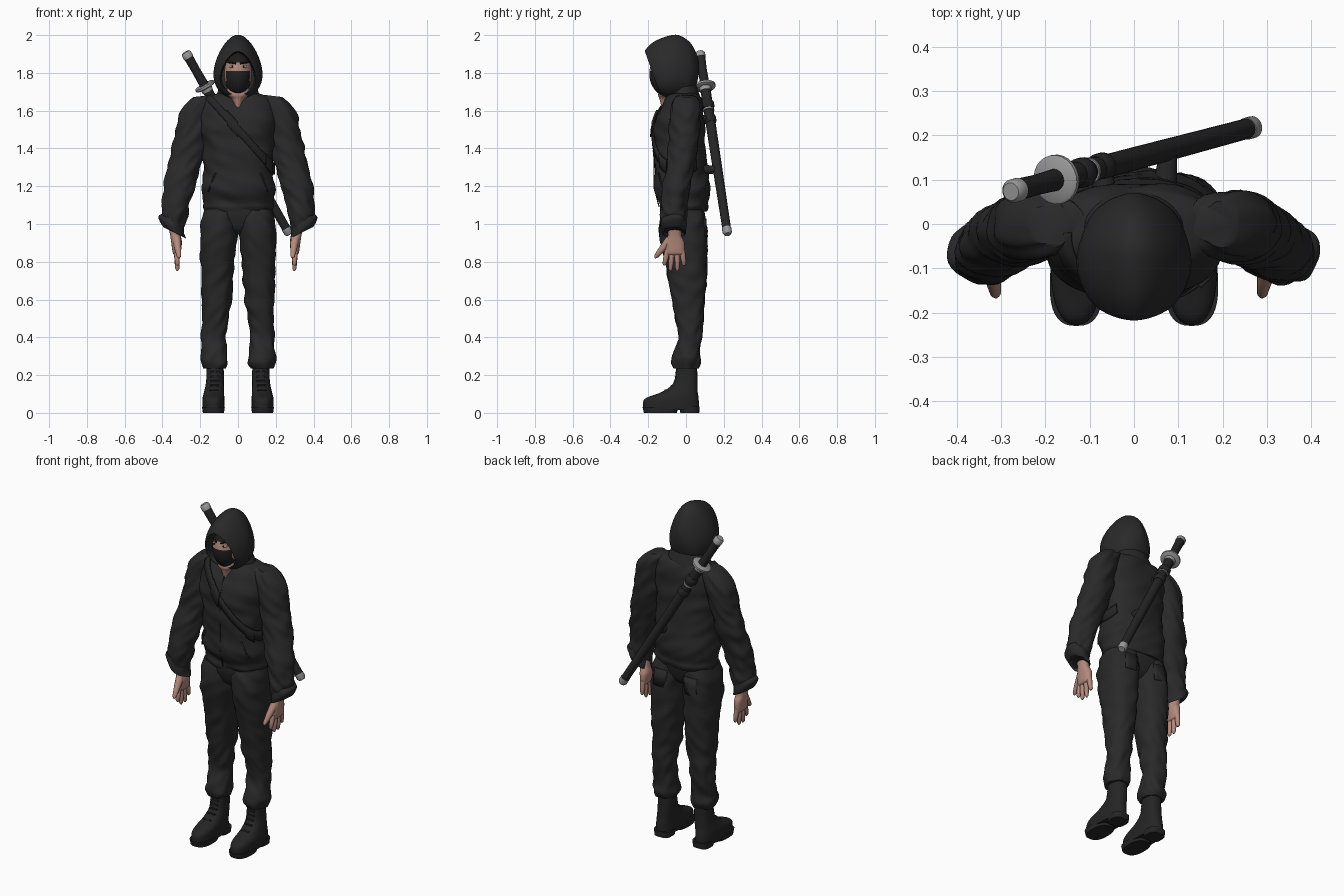
import bpy, bmesh, math
from mathutils import Vector, noise

if "Cube" in bpy.data.objects:
    bpy.data.objects.remove(bpy.data.objects["Cube"], do_unlink=True)

def material(name, rgb):
    m = bpy.data.materials.new(name)
    m.use_nodes = True
    m.diffuse_color = (*rgb, 1)
    m.node_tree.nodes["Principled BSDF"].inputs["Base Color"].default_value = (*rgb, 1)
    return m

CLOTH = material("black cloth", (.022, .022, .022))
LEATHER = material("black leather", (.018, .018, .018))
MASK = material("mask black", (.015, .015, .016))
HAIR = material("dark hair", (.012, .011, .01))
SKIN = material("skin", (.45, .25, .2))
METAL = material("grey metal", (.32, .32, .32))
parts = []

def finish(name, bm, *mats):
    bmesh.ops.recalc_face_normals(bm, faces=bm.faces)
    mesh = bpy.data.meshes.new(name)
    bm.to_mesh(mesh)
    bm.free()
    ob = bpy.data.objects.new(name, mesh)
    for m in mats:
        mesh.materials.append(m)
    bpy.context.collection.objects.link(ob)
    parts.append(ob)
    return ob

def skin(name, mat, *bodies):
    """Each body is a stack of closed rings, bridged and capped."""
    bm = bmesh.new()
    for rings in bodies:
        rows = [[bm.verts.new(p) for p in r] for r in rings]
        n = len(rows[0])
        for a, b in zip(rows, rows[1:]):
            for i in range(n):
                bm.faces.new((a[i], a[(i + 1) % n], b[(i + 1) % n], b[i]))
        bm.faces.new(rows[0])
        bm.faces.new(rows[-1])
    return finish(name, bm, mat)

def refine(rows, steps):
    """Smoothly interpolate a short table of cross-sections."""
    out = []
    for i in range(len(rows) - 1):
        p = [rows[max(0, min(len(rows) - 1, i + k))] for k in (-1, 0, 1, 2)]
        for t in (s / steps for s in range(steps)):
            out.append([b + .5 * t * (c - a + t * (2 * a - 5 * b + 4 * c - d + t * (3 * (b - c) + d - a)))
                        for a, b, c, d in zip(*p)])
    return out + [list(rows[-1])]

def spow(v, power=2.3):
    return math.copysign(abs(v) ** (2 / power), v)

def loft(name, table, mat, side=1, power=2.3, fold=0, n=36, steps=6):
    """Cross-sections are (z, cx, cy, rx, ry, tilt)."""
    rings = []
    for z, cx, cy, rx, ry, tilt in refine(table, steps):
        rings.append([])
        for a in (math.tau * i / n for i in range(n)):
            dx, dy = spow(math.sin(a), power), -spow(math.cos(a), power)
            f = fold * noise.noise(Vector((dx * 1.3 + side * 5, dy * 1.3, z * 17 + dx * 1.5)))
            x, y = dx * (rx + f), dy * (ry + f)
            rings[-1].append(Vector((side * (cx + x), cy + y, z + tilt * x)))
    return skin(name, mat, rings)

def on_surface(table, a, z, off, side=1):
    """Point just outside a loft, at an angle from the front and a height."""
    rows = sorted(refine(table, 6))
    z = max(rows[0][0], min(rows[-1][0], z))
    lo, hi = next((p, q) for p, q in zip(rows, rows[1:]) if z <= q[0])
    t = (z - lo[0]) / (hi[0] - lo[0])
    _, cx, cy, rx, ry, _ = [p + (q - p) * t for p, q in zip(lo, hi)]
    return Vector((side * (cx + spow(math.sin(a)) * (rx + off)), cy - spow(math.cos(a)) * (ry + off), z))

def ribbon(name, pairs, mat, thick):
    bm = bmesh.new()
    rows = [[bm.verts.new(p) for p in pr] for pr in pairs]
    for a, b in zip(rows, rows[1:]):
        bm.faces.new((a[0], a[1], b[1], b[0]))
    mod = finish(name, bm, mat).modifiers.new("thickness", "SOLIDIFY")
    mod.thickness, mod.offset = thick, 0

def rod(start, end, stops, radii, n=12):
    """Rings along a line, for use with skin."""
    start, end = Vector(start), Vector(end)
    u = (end - start).orthogonal().normalized()
    v = (end - start).normalized().cross(u)
    return [[start.lerp(end, t) + r * (math.cos(math.tau * i / n) * u + math.sin(math.tau * i / n) * v)
             for i in range(n)] for t, r in zip(stops, radii)]

def ball(name, loc, size, *mats, n=32):
    bm = bmesh.new()
    bmesh.ops.create_uvsphere(bm, u_segments=n, v_segments=n, radius=1)
    bmesh.ops.scale(bm, vec=size, verts=bm.verts)
    bmesh.ops.translate(bm, vec=loc, verts=bm.verts)
    return finish(name, bm, *mats)

# Jacket body, cowl and neck
TORSO = [(1.065, 0, -.01, .172, .12, 0), (1.09, 0, -.01, .184, .13, 0), (1.12, 0, -.012, .183, .13, 0),
         (1.18, 0, -.02, .192, .147, 0), (1.28, 0, -.024, .183, .142, 0), (1.42, 0, -.034, .187, .135, 0),
         (1.52, 0, -.034, .202, .132, 0), (1.61, 0, -.022, .2, .115, 0), (1.67, 0, -.012, .165, .09, 0),
         (1.7, 0, -.01, .08, .055, 0)]
loft("jacket_body", TORSO, CLOTH, fold=.013, n=48, steps=8)
loft("hood_cowl", [(1.6, 0, 0, .16, .085, 0), (1.67, 0, -.005, .12, .08, 0), (1.75, 0, -.02, .09, .07, 0)],
     CLOTH, power=2)
loft("neck", [(1.6, 0, -.075, .015, .05, 0), (1.66, 0, -.075, .035, .065, 0), (1.69, 0, -.075, .07, .072, 0),
              (1.75, 0, -.07, .068, .06, 0)], SKIN)

# Hood: egg outlines stacked from back to brim, then turned inward
HOOD = [(.069, .015, .03, 1.83, 0), (.054, .055, .085, 1.82, 0), (.02, .094, .143, 1.82, 0),
        (-.04, .119, .168, 1.832, 0), (-.1, .126, .166, 1.828, .01), (-.17, .113, .147, 1.818, .045),
        (-.214, .095, .12, 1.803, .075), (-.205, .088, .112, 1.797, .075), (-.12, .084, .108, 1.797, 0)]
skin("hood", CLOTH, [[(w * math.sin(a) * (1 - .25 * math.cos(a)), y + shear * (1 - math.cos(a)) / 2,
                       zm + h * math.cos(a)) for a in (math.tau * i / 40 for i in range(40))]
                     for y, w, h, zm, shear in refine(HOOD, 4)])

# Head with mask and hair chosen by height
head = ball("head", (0, -.1, 1.795), (.074, .094, .118), SKIN, MASK, HAIR, n=48)
for f in head.data.polygons:
    if f.center.z > 1.856:
        f.material_index = 2
    elif f.center.z < 1.808 and abs(f.center.x) < .062:
        f.material_index = 1

# Trousers, boots, sleeves and hands
HIPS = [(1.12, 0, -.012, .168, .113, 0), (1.05, 0, -.015, .18, .112, 0), (.98, 0, -.015, .15, .088, 0),
        (.945, 0, -.015, .1, .05, 0)]
LEG = [(1.08, .096, -.014, .08, .105, 0), (1.02, .099, -.016, .095, .121, 0), (.92, .104, -.014, .096, .124, 0),
       (.75, .11, .004, .087, .106, 0), (.6, .114, .011, .077, .085, 0), (.5, .121, .018, .07, .073, 0),
       (.4, .127, .021, .066, .062, 0), (.32, .125, .004, .069, .067, 0), (.27, .126, .002, .072, .073, .1),
       (.235, .125, .002, .058, .062, 0)]
BOOT = [(.29, .122, .003, .045, .055, 0), (.2, .121, .002, .046, .058, 0), (.15, .123, -.006, .048, .067, 0),
        (.11, .127, -.034, .053, .096, 0), (.075, .13, -.075, .058, .142, 0), (.03, .13, -.08, .058, .148, 0),
        (.015, .13, -.08, .056, .145, 0)]
SLEEVE = [(1.678, .185, 0, .05, .05, -.12), (1.638, .21, 0, .1, .074, -.45), (1.55, .232, -.004, .096, .08, -.38),
          (1.44, .254, -.012, .09, .078, -.15), (1.33, .278, -.024, .087, .075, 0), (1.21, .308, -.048, .084, .073, 0),
          (1.1, .328, -.062, .071, .07, .1), (1.04, .338, -.064, .067, .07, .25), (.99, .342, -.064, .054, .06, .5)]
CUFF = [(1.03, .342, -.064, .056, .062, .5), (.99, .352, -.064, .068, .07, .65), (.955, .338, -.064, .058, .062, .5),
        (.965, .33, -.064, .042, .05, .4)]
FINGERS = [(-.098, -.116, .78), (-.073, -.083, .752), (-.046, -.046, .752), (-.02, -.01, .78)]
loft("trouser_hips", HIPS, CLOTH)
for s, side in ((1, "left"), (-1, "right")):
    ball(f"{side}_eye", (s * .031, -.171, 1.833), (.016, .012, .009), METAL, n=14)
    ball(f"{side}_iris", (s * .03, -.181, 1.833), (.005, .004, .006), HAIR, n=10)
    skin(f"{side}_eyebrow", HAIR, rod((s * .012, -.188, 1.85), (s * .055, -.162, 1.855), (0, 1), (.005, .003)))
    loft(f"{side}_trouser_leg", LEG, CLOTH, s, fold=.011, steps=8)
    loft(f"{side}_boot", BOOT, LEATHER, s, power=2.4)
    loft(f"{side}_boot_sole", [(0, .13, -.135, .056, .088, 0), (.03, .13, -.137, .06, .093, 0)], LEATHER, s, 2.6)
    loft(f"{side}_boot_heel", [(0, .128, .02, .05, .05, 0), (.035, .128, .018, .053, .054, 0)], LEATHER, s, 3)
    laces = [on_surface(BOOT, 0, .12 + i * .024, -.002, s) for i in range(5)]
    skin(f"{side}_boot_laces", LEATHER, *[rod(p - Vector((.024, 0, 0)), p + Vector((.024, 0, 0)), (0, 1),
                                              (.005, .005), 8) for p in laces])
    loft(f"{side}_sleeve", SLEEVE, CLOTH, s, 1.95, .013, steps=8)
    loft(f"{side}_cuff", CUFF, CLOTH, s, 2, .008)
    hx = .302 if s > 0 else .325
    loft(f"{side}_palm", [(.99, hx + .014, -.06, .03, .036, 0), (.94, hx + .006, -.06, .028, .036, 0),
                          (.9, hx, -.058, .028, .05, 0), (.85, hx, -.058, .021, .05, 0),
                          (.836, hx, -.058, .012, .044, 0)], SKIN, s, n=20)
    fingers = [rod((s * hx, y, .86), (s * (hx - .004), tip, z), (0, .5, .9, 1), (.015, .014, .011, .004))
               for y, tip, z in FINGERS]
    thumb = rod((s * hx, -.085, .92), (s * (hx - .014), -.165, .82), (0, .5, .9, 1), (.023, .018, .012, .004))
    skin(f"{side}_fingers", SKIN, *fingers, thumb)
    # Jacket pocket welts and rear trouser pockets
    ribbon(f"{side}_jacket_pocket", [[on_surface(TORSO, .62 + .25 * t + d, 1.27 - .1 * t, .003, s) for d in (0, .05)]
                                     for t in (0, .5, 1)], CLOTH, .006)
    ribbon(f"{side}_rear_pocket", [[on_surface(LEG, math.pi - .4 + .2 * i, z, .001, s) for z in (.93, .98, 1.03)][::2]
                                   for i in range(5)], CLOTH, .006)

# Zip and shoulder strap
ribbon("jacket_zip", [[on_surface(TORSO, d, 1.09 + .055 * i, .002) for d in (-.002, .002)] for i in range(11)],
       CLOTH, .006)

def strap_point(a, dz, off):
    z = 1.45
    for _ in range(25):
        z = .6 * z + .4 * (1.5 - 1.1 * on_surface(TORSO, a, z, off).x + dz)
    return on_surface(TORSO, a, z, off)

for name, a, b, w, off in (("shoulder_strap", -1.5, 2.1, .028, .008), ("upper_strap_pad", -.22, 0, .04, .015),
                           ("lower_strap_pad", .8, 1.1, .036, .014)):
    ribbon(name, [[strap_point(a + (b - a) * i / 40, d, off) for d in (-w, w)] for i in range(41)], LEATHER, .01)

# Sword slung across the back
TOP, TIP = Vector((-.278, .073, 1.91)), Vector((.273, .22, .945))
for name, mat, stops, radii in (
        ("sword_pommel", METAL, (0, .008, .03), (.02, .027, .027)),
        ("sword_handle", LEATHER, (.028, .1, .18), (.025, .023, .025)),
        ("sword_guard", METAL, (.178, .182, .192, .196), (.05, .056, .056, .05)),
        ("guard_collar", METAL, (.196, .215), (.032, .03)),
        ("scabbard", LEATHER, (.21, .5, .97), (.027, .026, .023)),
        ("scabbard_ring", METAL, (.315, .322), (.03, .03)),
        ("upper_cord", LEATHER, (.27, .28, .3, .31), (.028, .034, .034, .028)),
        ("middle_cord", LEATHER, (.35, .36, .38, .39), (.028, .033, .033, .028)),
        ("scabbard_tip", METAL, (.965, .99, 1), (.025, .025, .018))):
    skin(name, mat, rod(TOP, TIP, stops, radii, 24))
for name, t in (("upper_hanger", .37), ("lower_hanger", .645)):
    p = TOP.lerp(TIP, t)
    skin(name, LEATHER, rod(p, (p.x * .9, .08, p.z), (0, 1), (.02, .028)))

# Smooth shading with crisp edges
bpy.ops.object.select_all(action="DESELECT")
for ob in parts:
    ob.select_set(True)
bpy.context.view_layer.objects.active = parts[0]
bpy.ops.object.shade_smooth_by_angle(angle=math.radians(45))
